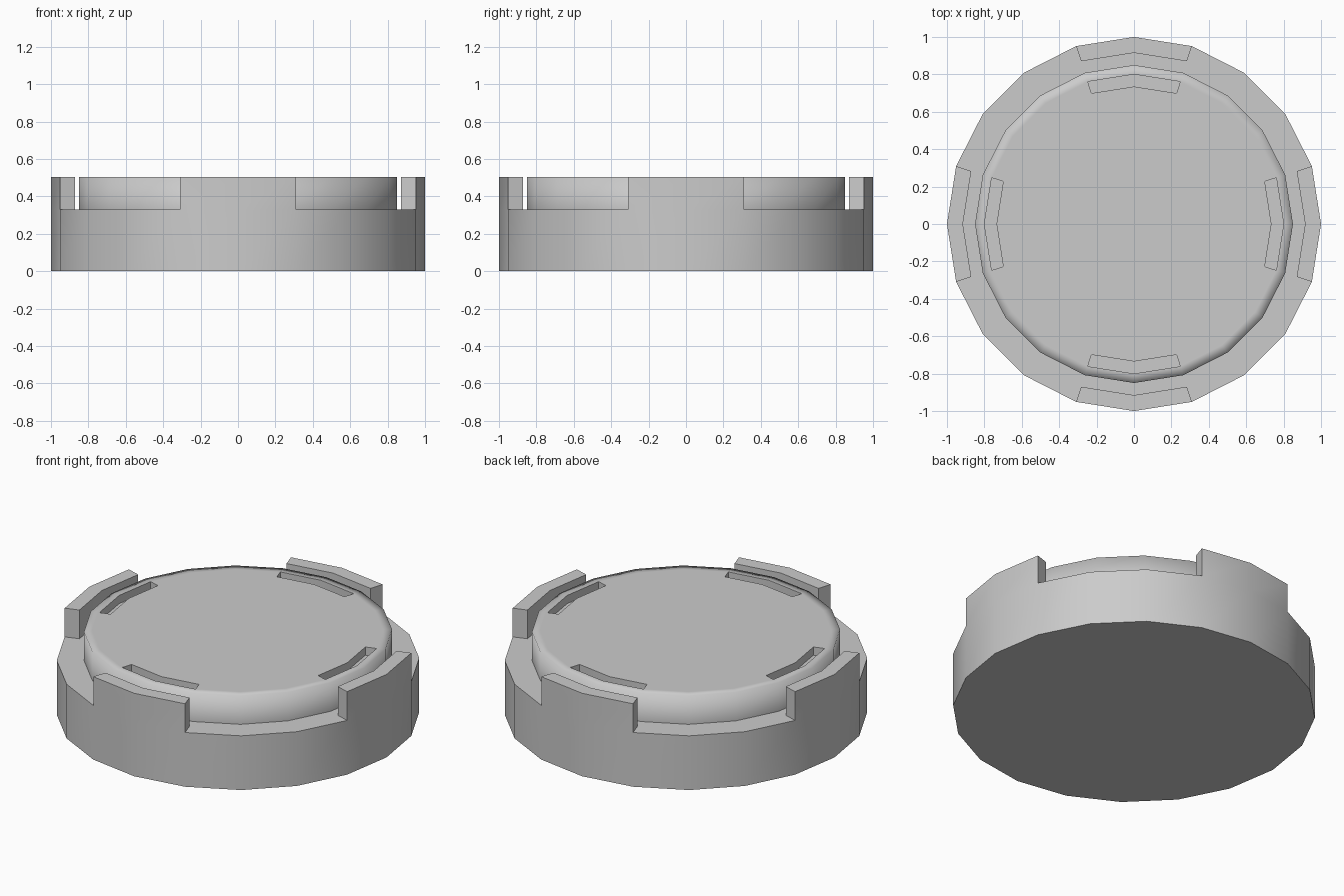
import bpy, bmesh
from math import sin, cos, pi, radians

SIDES = 20
LEDGE, TOP = 0.33, 0.505

if "Cube" in bpy.data.objects:
    bpy.data.objects.remove(bpy.data.objects["Cube"], do_unlink=True)

grey = bpy.data.materials.new("light grey")
grey.use_nodes = True
grey.diffuse_color = (0.6, 0.6, 0.6, 1)
grey.node_tree.nodes["Principled BSDF"].inputs["Base Color"].default_value = grey.diffuse_color


def lathe(bm, profile):
    """Spin (radius, height) points into bands of quads; returns the bands."""
    rings = [[bm.verts.new((r * cos(2 * pi * i / SIDES), r * sin(2 * pi * i / SIDES), z))
              for i in range(SIDES)] for r, z in profile]
    bands = []
    for a, b in zip(rings, rings[1:]):
        bands.append([bm.faces.new((a[i], a[(i + 1) % SIDES], b[(i + 1) % SIDES], b[i]))
                      for i in range(SIDES)])
    bm.faces.new(rings[-1])
    return rings, bands


def shift_sectors(bm, band, height):
    """Raise or sink the two cells on either side of each axis."""
    cells = [f for i, f in enumerate(band) if i % 5 in (0, 4)]
    out = bmesh.ops.extrude_face_region(bm, geom=cells)["geom"]
    moved = [v for v in out if isinstance(v, bmesh.types.BMVert)]
    bmesh.ops.translate(bm, verts=moved, vec=(0, 0, height))
    left = [f for f in cells if f.is_valid]
    if left:
        bmesh.ops.delete(bm, geom=left, context='FACES')


def finish(name, bm, soft_radius):
    """Smooth shading; edges are sharp by angle except beyond soft_radius."""
    bm.normal_update()
    for f in bm.faces:
        f.smooth = True
    for e in bm.edges:
        soft = all(v.co.xy.length > soft_radius for v in e.verts)
        e.smooth = soft or e.calc_face_angle(0) < radians(30)
    mesh = bpy.data.meshes.new(name)
    bm.to_mesh(mesh)
    bm.free()
    mesh.materials.append(grey)
    obj = bpy.data.objects.new(name, mesh)
    bpy.context.collection.objects.link(obj)


# Base with four raised rim tabs
bm = bmesh.new()
rings, bands = lathe(bm, [(1, 0), (1, LEDGE), (0.915, LEDGE)])
bm.faces.new(rings[0][::-1])
shift_sectors(bm, bands[1], TOP - LEDGE)
finish("base_with_tabs", bm, 2)

# Inner disc with a soft rim and four sunken slots
bm = bmesh.new()
rings, bands = lathe(bm, [(0.85, LEDGE), (0.85, TOP), (0.8, TOP), (0.735, TOP)])
shift_sectors(bm, bands[2], -0.05)
finish("inner_disc", bm, 0.84)
